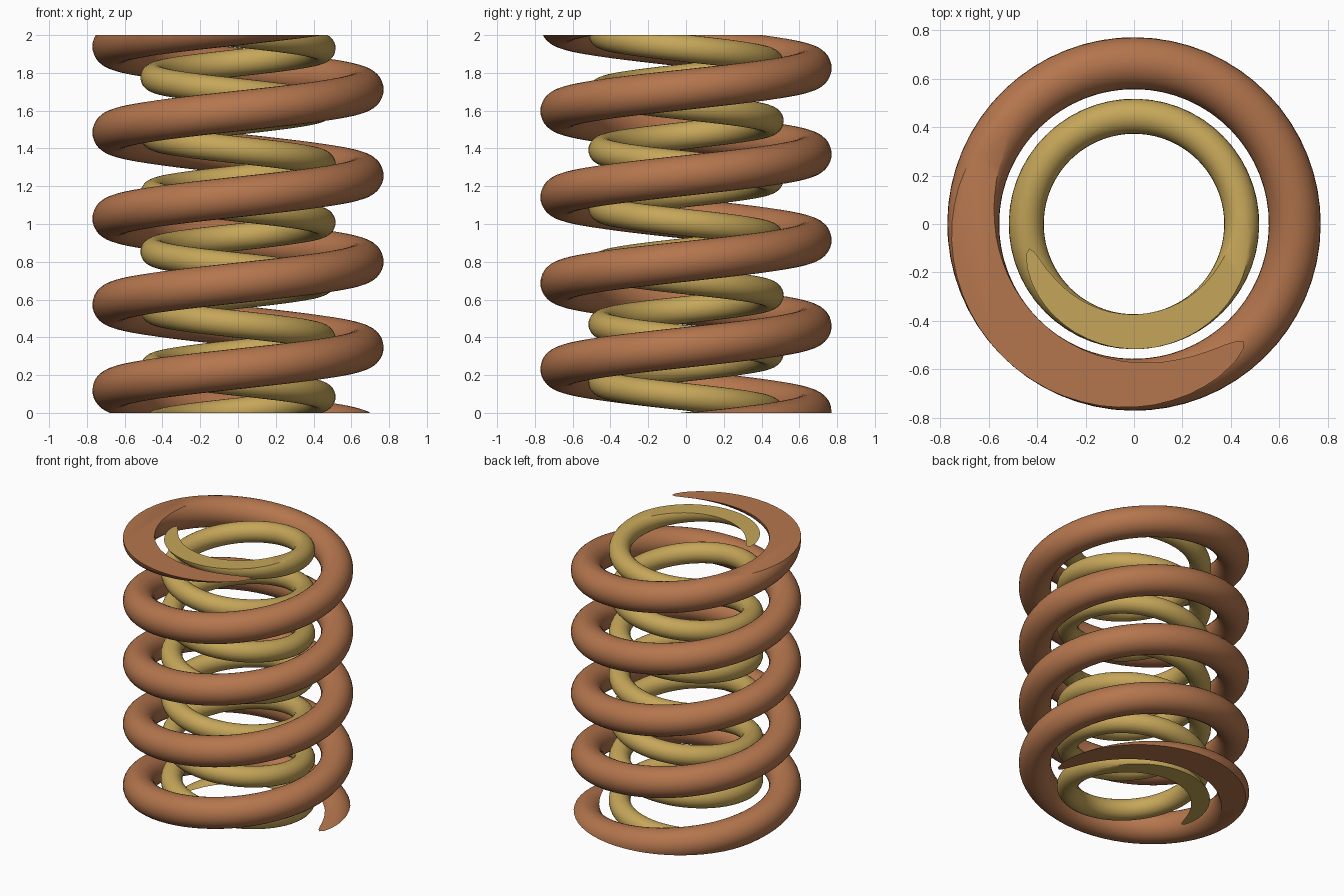
import bpy, bmesh
from math import pi, sin, cos
from mathutils import Vector

if "Cube" in bpy.data.objects:
    bpy.data.objects.remove(bpy.data.objects["Cube"])

HEIGHT = 2.0


def material(name, rgb):
    m = bpy.data.materials.new(name)
    m.diffuse_color = (*rgb, 1)
    m.use_nodes = True
    m.node_tree.nodes["Principled BSDF"].inputs["Base Color"].default_value = m.diffuse_color
    return m


def coil(name, R, r, pitch, hand, z0, mat, steps=64, sides=32):
    """Helical wire, centre at height z0 at angle 0, trimmed flat at z=0 and z=HEIGHT."""
    rise = hand * pitch / (2 * pi)
    margin = r * 1.5
    turns = (HEIGHT + 2 * margin) / pitch
    start = (-margin - z0) / rise
    n = int(turns * steps)
    bm = bmesh.new()
    rings = []
    for i in range(n + 1):
        a = start + hand * 2 * pi * turns * i / n
        out = Vector((cos(a), sin(a), 0))
        tangent = Vector((-R * sin(a), R * cos(a), rise)).normalized()
        side = tangent.cross(out)
        centre = out * R + Vector((0, 0, z0 + rise * a))
        rings.append([bm.verts.new(centre + out * r * cos(t) + side * r * sin(t))
                      for t in (2 * pi * k / sides for k in range(sides))])
    for p, q in zip(rings, rings[1:]):
        for k in range(sides):
            j = (k + 1) % sides
            bm.faces.new((p[k], p[j], q[j], q[k]))

    # ground ends: cut with horizontal planes and cap the cuts
    for z, nz in ((0, -1), (HEIGHT, 1)):
        bmesh.ops.bisect_plane(bm, geom=bm.verts[:] + bm.edges[:] + bm.faces[:],
                               dist=1e-5, plane_co=(0, 0, z), plane_no=(0, 0, nz),
                               clear_outer=True)
        rim = [e for e in bm.edges if e.is_boundary
               and all(abs(v.co.z - z) < 1e-4 for v in e.verts)]
        bmesh.ops.holes_fill(bm, edges=rim, sides=0)
    bmesh.ops.recalc_face_normals(bm, faces=bm.faces[:])

    me = bpy.data.meshes.new(name)
    bm.to_mesh(me)
    bm.free()
    me.materials.append(mat)
    ob = bpy.data.objects.new(name, me)
    bpy.context.collection.objects.link(ob)
    bpy.ops.object.select_all(action='DESELECT')
    ob.select_set(True)
    bpy.context.view_layer.objects.active = ob
    bpy.ops.object.shade_smooth_by_angle(angle=0.6)
    return ob


# thick outer spring (right-handed) and thin inner spring (left-handed)
coil("outer_spring", 0.664, 0.107, 0.455, 1, 0.347,
     material("copper", (0.46, 0.18, 0.075)))
coil("inner_spring", 0.445, 0.072, 0.3075, -1, 0.085,
     material("brass", (0.56, 0.38, 0.10)), steps=56, sides=28)
